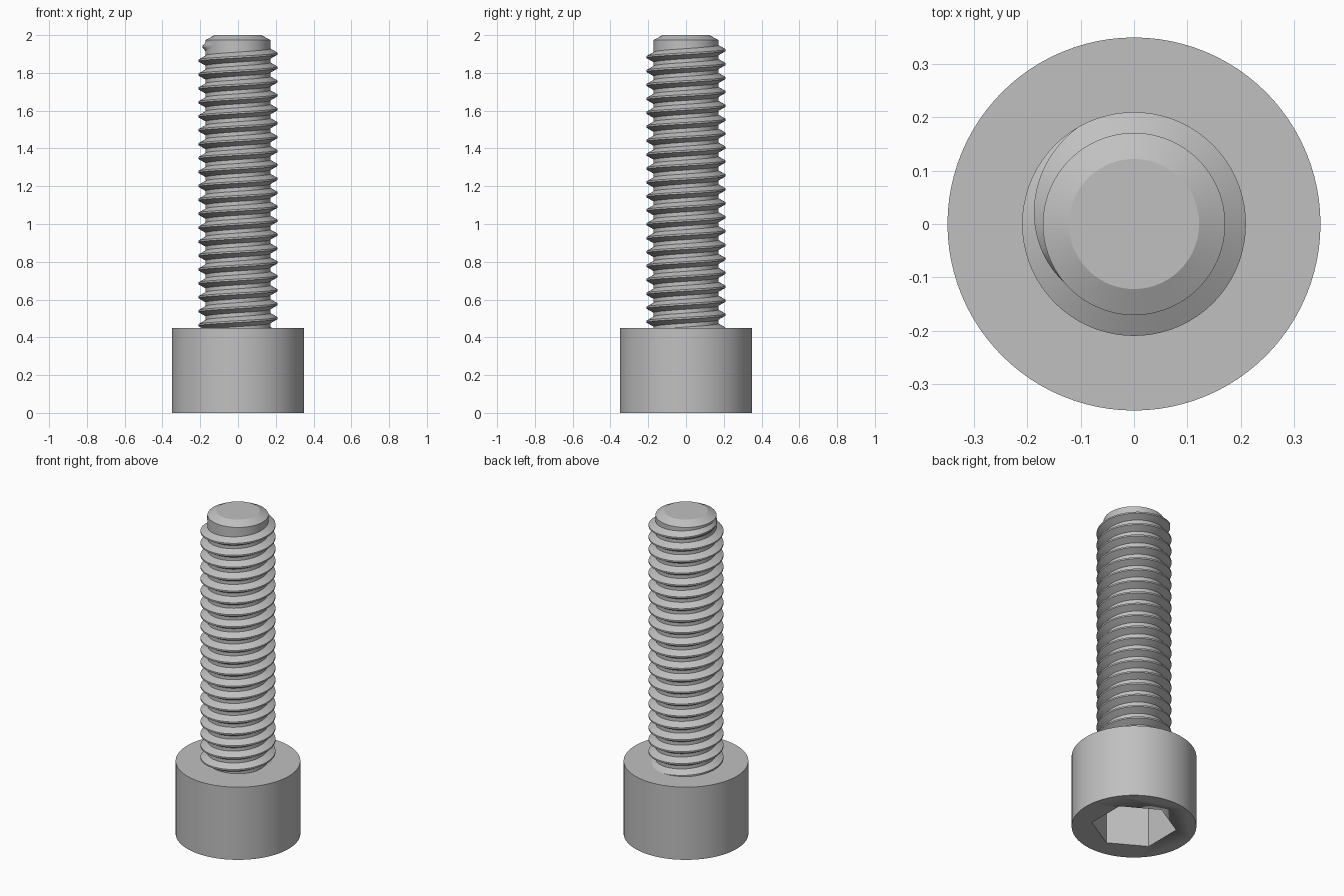
import bpy, bmesh
from math import pi, cos, sin, radians

cube = bpy.data.objects.get("Cube")
if cube:
    bpy.data.objects.remove(cube, do_unlink=True)

HEAD_R, HEAD_H = 0.35, 0.45
ROOT_R, CREST_R = 0.171, 0.21
PITCH = 0.0737
CREST_Z = 1.902          # top crest height on the +x side

steel = bpy.data.materials.new("grey steel")
steel.use_nodes = True
colour = (0.53, 0.53, 0.53, 1)
steel.diffuse_color = colour
steel.node_tree.nodes["Principled BSDF"].inputs["Base Color"].default_value = colour


def finish(name, bm, angle=30):
    """Turn a bmesh into a named steel object with sharp edges kept."""
    bmesh.ops.recalc_face_normals(bm, faces=bm.faces)
    mesh = bpy.data.meshes.new(name)
    bm.to_mesh(mesh)
    bm.free()
    obj = bpy.data.objects.new(name, mesh)
    bpy.context.collection.objects.link(obj)
    mesh.materials.append(steel)
    bpy.ops.object.select_all(action="DESELECT")
    obj.select_set(True)
    bpy.context.view_layer.objects.active = obj
    bpy.ops.object.shade_smooth_by_angle(angle=radians(angle))
    return obj


def stack(profile, sides, turn=0):
    """Closed solid of revolution through (radius, height) rings."""
    bm = bmesh.new()
    rings = [[bm.verts.new((r * cos(turn + 2 * pi * i / sides),
                            r * sin(turn + 2 * pi * i / sides), z))
              for i in range(sides)] for r, z in profile]
    for a, b in zip(rings, rings[1:]):
        for i in range(sides):
            j = (i + 1) % sides
            bm.faces.new((a[i], a[j], b[j], b[i]))
    bm.faces.new(rings[0])
    bm.faces.new(rings[-1])
    return bm


# Cylindrical head with a hexagonal socket cut into its underside
head = finish("head", stack([(HEAD_R, 0), (HEAD_R, HEAD_H)], 96))
cutter = finish("socket_cutter", stack([(0.24, -0.1), (0.24, 0.29)], 6, pi / 6))
cutter.hide_render = True
cut = head.modifiers.new("socket", "BOOLEAN")
cut.operation, cut.solver, cut.object = "DIFFERENCE", "EXACT", cutter
bpy.context.view_layer.objects.active = head
bpy.ops.object.modifier_apply(modifier=cut.name)
bpy.data.objects.remove(cutter, do_unlink=True)

# Shank core with a chamfered tip
finish("shank", stack([(ROOT_R, HEAD_H - 0.05), (ROOT_R, 1.975), (0.122, 2.0)], 96), 25)

# Right-handed thread ridge, running out near the tip
STEPS = 72
bm = bmesh.new()
first = int(-20.6 * STEPS)
fade_start, last = STEPS * 120 // 360, STEPS * 225 // 360
previous = None
for k in range(first, last + 1):
    angle = 2 * pi * k / STEPS
    fade = max(0, (k - fade_start) / (last - fade_start))
    crest = CREST_R + (ROOT_R - 0.002 - CREST_R) * fade
    z = CREST_Z + PITCH * k / STEPS
    # trapezoid section: base sunk slightly into the core
    section = [(ROOT_R - 0.004, -0.029), (crest, -0.0046),
               (crest, 0.0046), (ROOT_R - 0.004, 0.029)]
    ring = [bm.verts.new((r * cos(angle), r * sin(angle), z + dz)) for r, dz in section]
    if previous:
        for i in range(4):
            j = (i + 1) % 4
            bm.faces.new((previous[i], previous[j], ring[j], ring[i]))
    else:
        bm.faces.new(ring)
    previous = ring
bm.faces.new(previous)
finish("thread", bm, 25)
